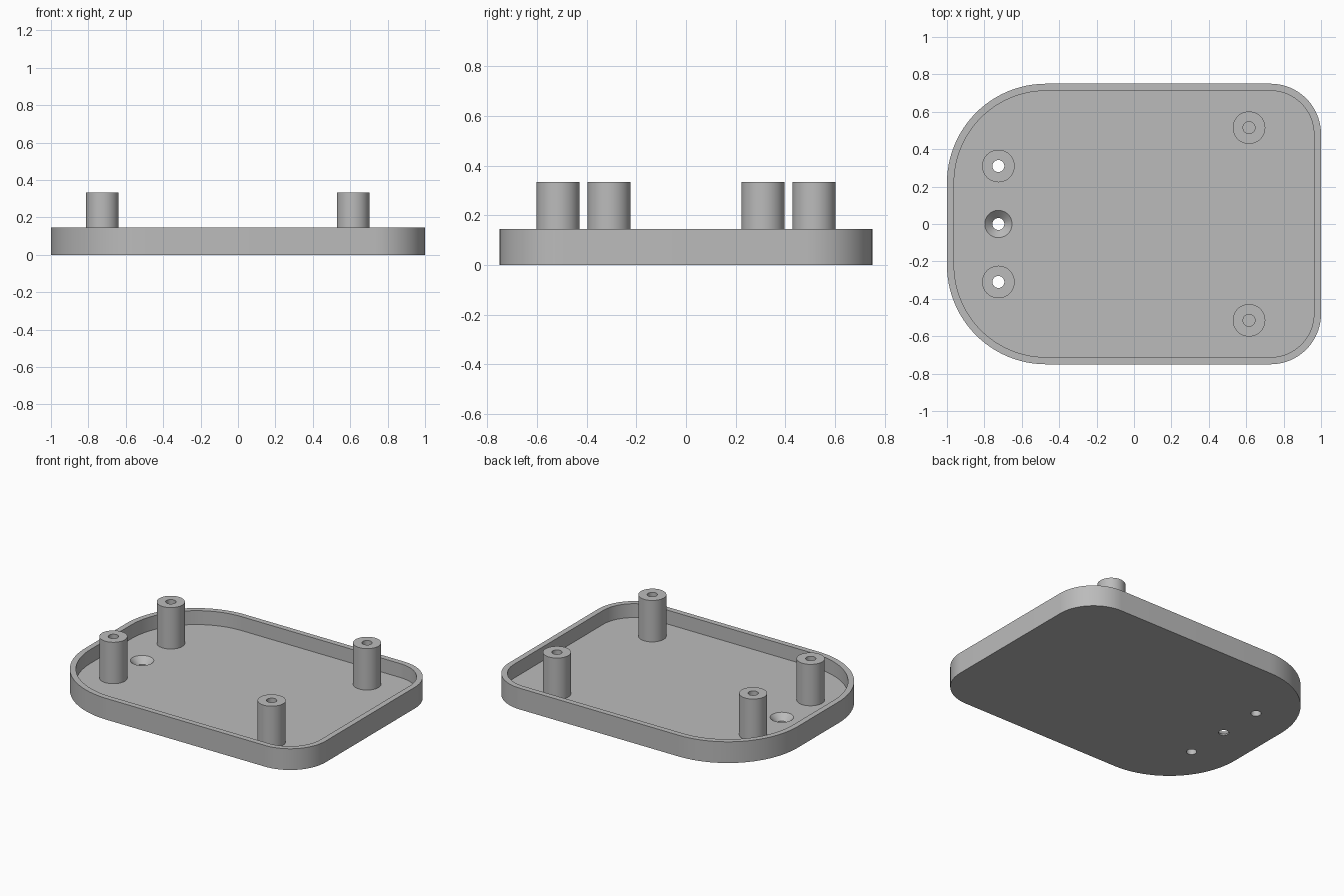
import bpy
import bmesh
from math import sin, cos, pi

if "Cube" in bpy.data.objects:
    bpy.data.objects.remove(bpy.data.objects["Cube"])

FLOOR, RIM, POST_TOP = 0.05, 0.145, 0.333
WALL, POST_R, HOLE_R = 0.038, 0.087, 0.032

grey = bpy.data.materials.new("plain grey")
grey.use_nodes = True
grey.diffuse_color = (0.5, 0.5, 0.5, 1)
grey.node_tree.nodes["Principled BSDF"].inputs["Base Color"].default_value = (0.5, 0.5, 0.5, 1)


def finish(name, bm):
    bmesh.ops.recalc_face_normals(bm, faces=bm.faces)
    mesh = bpy.data.meshes.new(name)
    bm.to_mesh(mesh)
    bm.free()
    mesh.materials.append(grey)
    obj = bpy.data.objects.new(name, mesh)
    bpy.context.collection.objects.link(obj)
    return obj


def slab(name, inset, z0, z1, steps=24):
    """Rounded plate with wide corners on -x and tight corners on +x."""
    bm = bmesh.new()
    verts = []
    for quarter, (sx, sy, r) in enumerate([(1, 1, 0.27), (-1, 1, 0.53), (-1, -1, 0.53), (1, -1, 0.27)]):
        for i in range(steps + 1):
            a = (quarter + i / steps) * pi / 2
            verts.append(bm.verts.new((sx * (1 - r) + (r - inset) * cos(a),
                                       sy * (0.75 - r) + (r - inset) * sin(a), z0)))
    base = bm.faces.new(verts)
    top = bmesh.ops.extrude_face_region(bm, geom=[base])["geom"]
    for v in top:
        if isinstance(v, bmesh.types.BMVert):
            v.co.z = z1
    return finish(name, bm)


def round_bar(name, x, y, z0, z1, r0, r1):
    bm = bmesh.new()
    bmesh.ops.create_cone(bm, cap_ends=True, segments=48, radius1=r0, radius2=r1, depth=z1 - z0)
    bmesh.ops.translate(bm, verts=bm.verts, vec=(x, y, (z0 + z1) / 2))
    return finish(name, bm)


def cut(obj, cutter):
    """Subtract the cutter, then discard it."""
    cutter.hide_render = True
    mod = obj.modifiers.new("cut", "BOOLEAN")
    mod.operation, mod.solver, mod.object = "DIFFERENCE", "EXACT", cutter
    bpy.context.view_layer.objects.active = obj
    bpy.ops.object.modifier_apply(modifier=mod.name)
    bpy.data.objects.remove(cutter)


# Tray with a raised rim
tray = slab("tray", 0, 0, RIM)
cut(tray, slab("cavity", WALL, FLOOR, RIM + 0.1))

# Three through holes near the wide-cornered end, the middle one countersunk
for y in (-0.31, 0, 0.31):
    cut(tray, round_bar("drill", -0.725, y, -0.1, 0.1, HOLE_R, HOLE_R))
slope = (0.073 - HOLE_R) / 0.041
cut(tray, round_bar("countersink", -0.725, 0, FLOOR - 0.041, FLOOR + 0.02, HOLE_R, 0.073 + 0.02 * slope))

# Four hollow posts standing on the floor
parts = [tray]
for end, x, y in (("right", -0.725, 0.31), ("left", 0.615, 0.515)):
    for side, s in (("front", -1), ("back", 1)):
        post = round_bar(f"{side}_{end}_post", x, s * y, FLOOR, POST_TOP, POST_R, POST_R)
        cut(post, round_bar("drill", x, s * y, FLOOR - 0.1, POST_TOP + 0.1, HOLE_R, HOLE_R))
        parts.append(post)

# Smooth curved walls, sharp rims
bpy.ops.object.select_all(action="DESELECT")
for part in parts:
    part.select_set(True)
bpy.context.view_layer.objects.active = tray
bpy.ops.object.shade_smooth_by_angle(angle=pi / 6)
